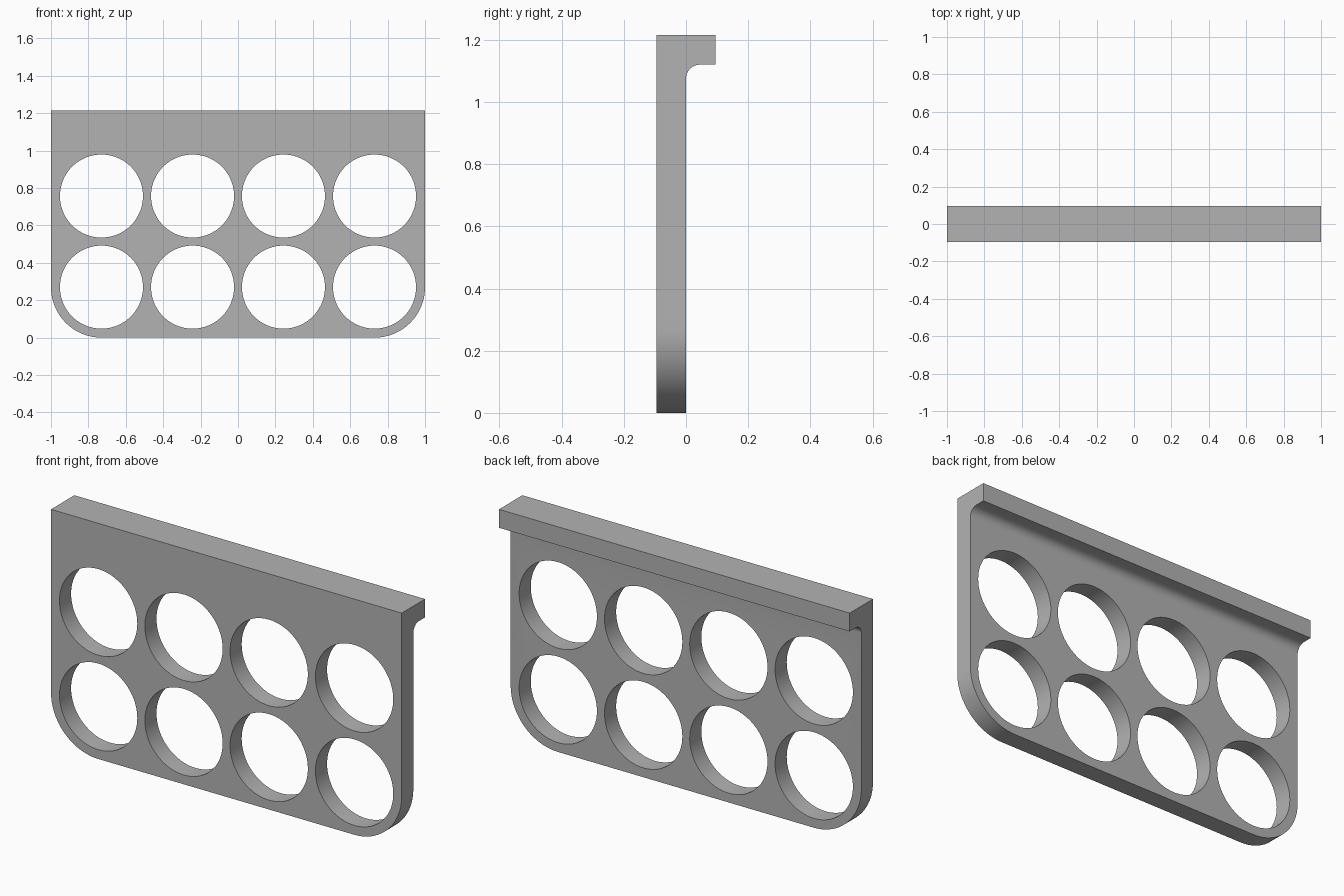
import bpy, bmesh, math
from mathutils import Vector

default = bpy.data.objects.get("Cube")
if default:
    bpy.data.objects.remove(default, do_unlink=True)

HEIGHT, DEPTH = 1.215, 0.095
HOLE_R, CORNER_R = 0.222, 0.27
COLS = (-0.73, -0.243, 0.243, 0.73)
ROWS = (0.27, 0.757)

grey = bpy.data.materials.new("grey plastic")
grey.use_nodes = True
color = (0.45, 0.45, 0.45, 1)
grey.diffuse_color = color
grey.node_tree.nodes["Principled BSDF"].inputs["Base Color"].default_value = color


def arc(cx, cy, r, start, end, steps):
    """Points along an arc, angles in degrees."""
    angles = [math.radians(start + (end - start) * i / steps) for i in range(steps + 1)]
    return [(cx + r * math.cos(a), cy + r * math.sin(a)) for a in angles]


def prism(name, outline, place, sweep):
    """Extrude a closed 2D outline along the sweep vector."""
    bm = bmesh.new()
    face = bm.faces.new([bm.verts.new(place(*p)) for p in outline])
    ext = bmesh.ops.extrude_face_region(bm, geom=[face])
    moved = [g for g in ext["geom"] if isinstance(g, bmesh.types.BMVert)]
    bmesh.ops.translate(bm, verts=moved, vec=Vector(sweep))
    bmesh.ops.recalc_face_normals(bm, faces=bm.faces)
    mesh = bpy.data.meshes.new(name)
    bm.to_mesh(mesh)
    bm.free()
    mesh.materials.append(grey)
    obj = bpy.data.objects.new(name, mesh)
    bpy.context.collection.objects.link(obj)
    return obj


def cut(target, cutter, operation):
    mod = target.modifiers.new(cutter.name, "BOOLEAN")
    mod.operation, mod.solver, mod.object = operation, "EXACT", cutter
    bpy.context.view_layer.objects.active = target
    bpy.ops.object.modifier_apply(modifier=mod.name)
    bpy.data.objects.remove(cutter, do_unlink=True)


# Hooked side profile with filleted inner corner, swept wider than needed
profile = [(-DEPTH, -0.1), (-DEPTH, HEIGHT), (DEPTH, HEIGHT), (DEPTH, 1.12)]
profile += arc(0.045, 1.075, 0.045, 90, 180, 12) + [(0, -0.1)]
rack = prism("hooked_rack_plate", profile, lambda y, z: (-1.1, y, z), (2.2, 0, 0))

# Front outline with rounded lower corners trims the sides and bottom
inner = 1 - CORNER_R
outline = [(-1, 1.4)] + arc(-inner, CORNER_R, CORNER_R, 180, 270, 24)
outline += arc(inner, CORNER_R, CORNER_R, 270, 360, 24) + [(1, 1.4)]
upright = lambda x, z: (x, -0.3, z)
cut(rack, prism("front_outline", outline, upright, (0, 0.6, 0)), "INTERSECT")

# Two rows of round holes
for z in ROWS:
    for x in COLS:
        circle = arc(x, z, HOLE_R, 0, 360, 72)[:-1]
        cut(rack, prism("hole", circle, upright, (0, 0.6, 0)), "DIFFERENCE")

# Smooth the curved walls, keep the edges sharp
bpy.ops.object.select_all(action="DESELECT")
rack.select_set(True)
bpy.context.view_layer.objects.active = rack
bpy.ops.object.shade_smooth_by_angle(angle=math.radians(30))
